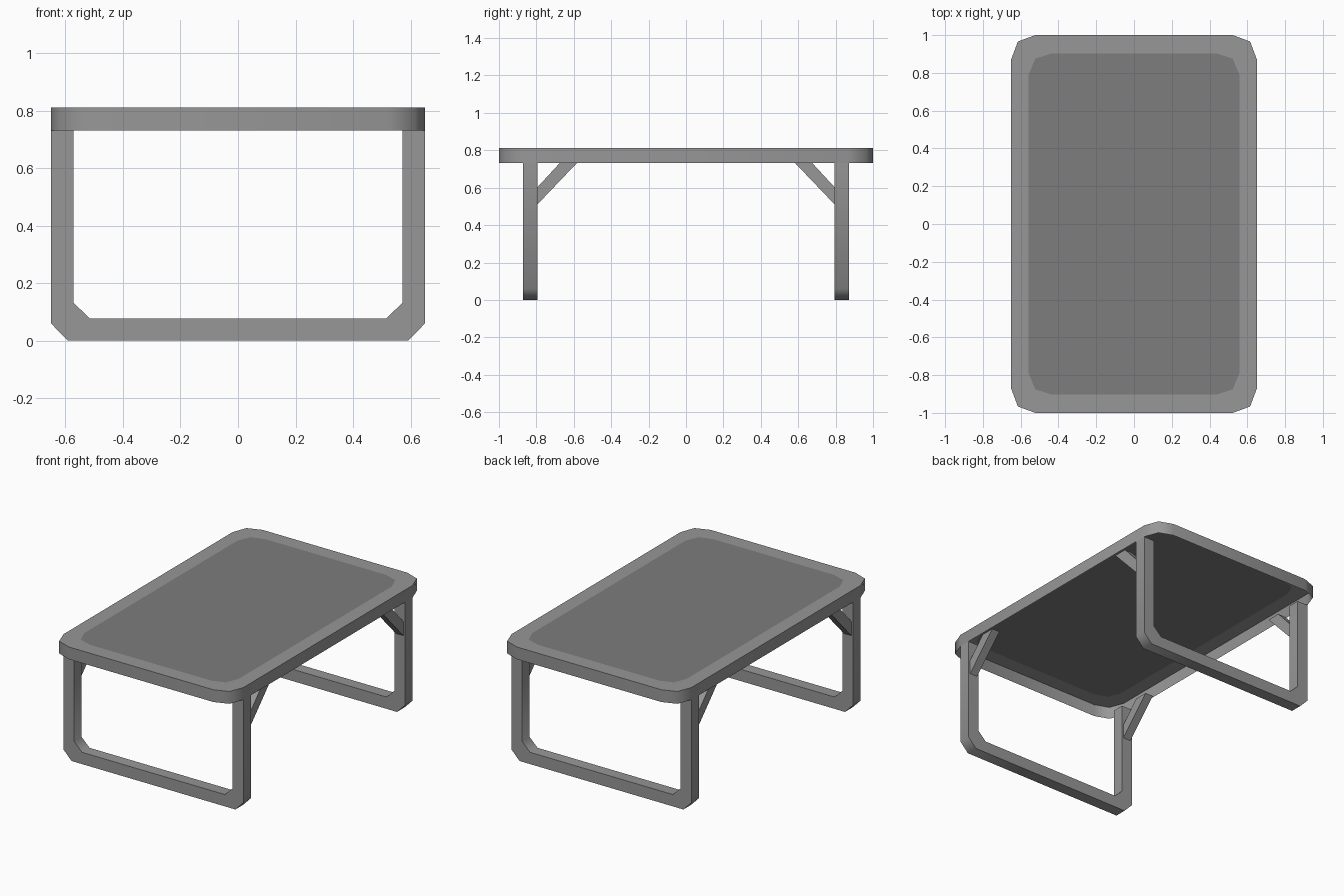
import bpy, bmesh

if "Cube" in bpy.data.objects:
    bpy.data.objects.remove(bpy.data.objects["Cube"])

TOP, UNDER = 0.812, 0.732


def grey(name, v):
    mat = bpy.data.materials.new(name)
    mat.diffuse_color = (v, v, v, 1)
    mat.use_nodes = True
    mat.node_tree.nodes["Principled BSDF"].inputs["Base Color"].default_value = mat.diffuse_color
    return mat


FRAME = grey("frame_grey", 0.31)
DARK = grey("panel_grey", 0.205)


def make_object(name, bm, smooth=True, mat=FRAME):
    mesh = bpy.data.meshes.new(name)
    bm.to_mesh(mesh)
    bm.free()
    mesh.materials.append(mat)
    obj = bpy.data.objects.new(name, mesh)
    bpy.context.collection.objects.link(obj)
    if smooth:
        bpy.ops.object.select_all(action='DESELECT')
        obj.select_set(True)
        bpy.context.view_layer.objects.active = obj
        bpy.ops.object.shade_smooth_by_angle(angle=0.87)
    return obj


def outline(corner):
    """Mirror one corner into a full counter-clockwise outline."""
    left = [(-x, y) for x, y in reversed(corner)]
    return corner + left + [(-x, -y) for x, y in corner + left]


def extrude(name, faces, offset, smooth=True):
    """Extrude connected flat faces into a closed solid."""
    bm = bmesh.new()
    for pts in faces:
        bm.faces.new([bm.verts.new(p) for p in pts])
    bmesh.ops.remove_doubles(bm, verts=bm.verts, dist=1e-5)
    out = bmesh.ops.extrude_face_region(bm, geom=bm.faces[:], use_keep_orig=True)
    moved = [g for g in out["geom"] if isinstance(g, bmesh.types.BMVert)]
    bmesh.ops.translate(bm, verts=moved, vec=offset)
    bmesh.ops.recalc_face_normals(bm, faces=bm.faces)
    return make_object(name, bm, smooth)


outer = outline([(0.65, 0.872), (0.615, 0.966), (0.523, 1.0)])
inner = outline([(0.558, 0.79), (0.523, 0.875), (0.437, 0.903)])

# Table rim: flat top border with a thin skirt hanging from its edge
bm = bmesh.new()
loops = [[bm.verts.new((x, y, z)) for x, y in pts]
         for pts, z in ((outer, UNDER), (outer, TOP), (inner, TOP))]
n = len(outer)
for a, b in zip(loops, loops[1:]):
    for i in range(n):
        j = (i + 1) % n
        bm.faces.new((a[i], a[j], b[j], b[i]))
make_object("table_rim", bm)

# Darker panel set flush in the rim
bm = bmesh.new()
bm.faces.new([bm.verts.new((x, y, TOP)) for x, y in inner])
make_object("table_panel", bm, False, DARK)

# U-shaped leg frames, front and back (x, z)
leg_out = [(0.65, UNDER), (0.65, 0.06), (0.592, 0.0)]
leg_in = [(0.572, UNDER), (0.572, 0.132), (0.515, 0.077)]
leg_out += [(-x, z) for x, z in reversed(leg_out)]
leg_in += [(-x, z) for x, z in reversed(leg_in)]

# Diagonal brace profile (y, z)
brace = [(0.797, 0.60), (0.797, 0.508), (0.583, UNDER), (0.675, UNDER)]

for end, s in (("front", -1), ("back", 1)):
    faces = [[(x, s * 0.795, z) for x, z in
              (leg_out[i], leg_out[i + 1], leg_in[i + 1], leg_in[i])]
             for i in range(5)]
    extrude(end + "_leg_frame", faces, (0, s * 0.077, 0))
    for side, t in (("left", -1), ("right", 1)):
        extrude(f"{end}_{side}_brace",
                [[(t * 0.583, s * py, pz) for py, pz in brace]],
                (t * 0.055, 0, 0), False)
